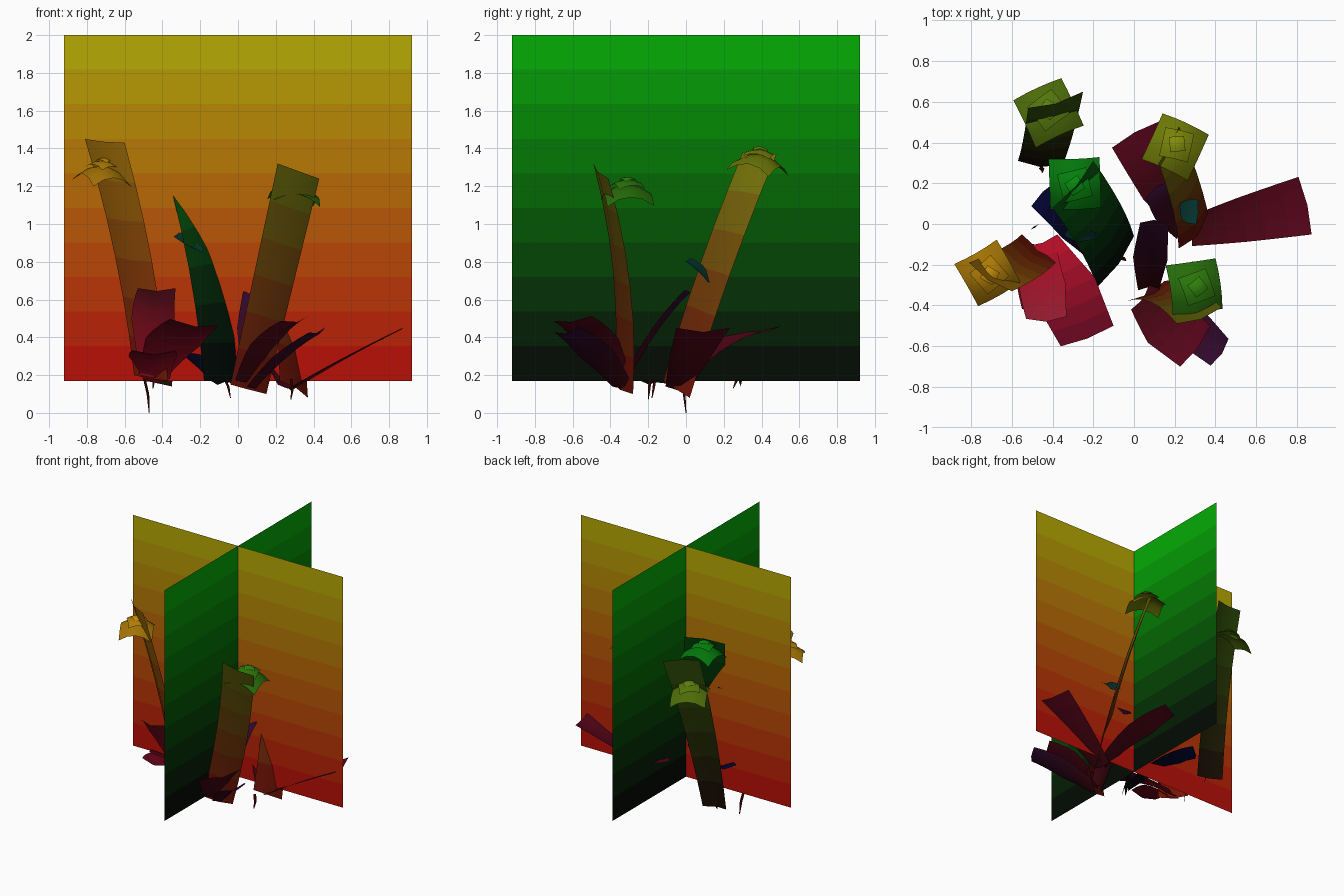
import bpy, math
from mathutils import Vector, Matrix, Euler

if "Cube" in bpy.data.objects:
    bpy.data.objects.remove(bpy.data.objects["Cube"])


def mix(a, b, t):
    return tuple(a[i] + (b[i] - a[i]) * t for i in range(3))


def build(name, verts, faces, colours, smooth=False):
    me = bpy.data.meshes.new(name)
    me.from_pydata([tuple(v) for v in verts], [], faces)
    slots = {}
    for poly, c in zip(me.polygons, colours):
        if c not in slots:
            m = bpy.data.materials.new(name + "_colour")
            m.diffuse_color = tuple(max(0, k) ** 2.2 for k in c) + (1,)
            m.use_nodes = True
            m.node_tree.nodes["Principled BSDF"].inputs["Base Color"].default_value = m.diffuse_color
            me.materials.append(m)
            slots[c] = len(slots)
        poly.material_index = slots[c]
        poly.use_smooth = smooth
    ob = bpy.data.objects.new(name, me)
    bpy.context.collection.objects.link(ob)
    return ob


def strip(name, rows, c0, c1):
    """Skin rows of equal length, coloured from c0 to c1 along the strip."""
    w, n = len(rows[0]), len(rows)
    verts = [p for r in rows for p in r]
    faces, cols = [], []
    for i in range(n - 1):
        for j in range(w - 1):
            a = i * w + j
            faces.append((a, a + 1, a + w + 1, a + w))
            cols.append(mix(c0, c1, (i + .5) / (n - 1)))
    return build(name, verts, faces, cols, True)


# crossed backdrop cards
def card(name, axis, c0, c1):
    rows = [[axis * -.92 + Vector((0, 0, z)), axis * .92 + Vector((0, 0, z))]
            for z in (.17 + 1.83 * i / 10 for i in range(11))]
    strip(name, rows, c0, c1)


card("cross_card_front", Vector((1, 0, 0)), (.72, .06, .06), (.71, .69, .05))
card("cross_card_side", Vector((0, 1, 0)), (.04, .04, .04), (.05, .70, .05))


# broad, gently folded stem cards between two base corners and two top corners
def stem(name, bl, br, tl, tr, bulge, c0, c1, fold=.02):
    bl, br, tl, tr, bulge = map(Vector, (bl, br, tl, tr, bulge))
    nrm = (br - bl).cross(tl - bl).normalized()
    rows = []
    for i in range(7):
        t = i / 6
        off = bulge * 4 * t * (1 - t)
        l, r = bl.lerp(tl, t) + off, br.lerp(tr, t) + off
        rows.append([l, (l + r) / 2 + nrm * fold, r])
    strip(name, rows, c0, c1)


stem("stem_left_front", (-.55, -.05, .20), (-.37, -.17, .17), (-.81, -.19, 1.45),
     (-.60, -.33, 1.43), (.03, 0, 0), (.45, .08, .05), (.62, .45, .06))
stem("stem_right_front", (-.04, -.38, .15), (.15, -.28, .10), (.21, -.49, 1.32),
     (.43, -.41, 1.24), (0, .05, 0), (.40, .06, .05), (.35, .38, .06))
stem("stem_right_back", (.22, -.12, .17), (.37, .02, .08), (.12, .30, 1.38),
     (.22, .48, 1.37), (.02, -.02, 0), (.40, .06, .05), (.45, .47, .07))
stem("stem_left_middle", (-.18, -.31, .17), (0, -.06, .15), (-.40, .08, 1.36),
     (-.20, .31, 1.45), (.03, -.02, 0), (.03, .05, .06), (.05, .40, .08))
stem("stem_left_back", (-.57, .31, .18), (-.35, .29, .14), (-.52, .57, 1.45),
     (-.25, .65, 1.40), (0, -.03, 0), (.12, .06, .04), (.22, .36, .07))


# flower heads: nested drooping squares
def bloom(name, pos, spin, tilt, size, c):
    mat = Matrix.Translation(pos) @ Euler(tilt).to_matrix().to_4x4() \
        @ Matrix.Rotation(math.radians(spin), 4, 'Z')
    verts, faces, cols = [], [], []
    for k, (r, lift, droop, turn) in enumerate(((1, 0, .075, 0), (.58, .025, .03, 12),
                                                (.30, .04, .015, 30))):
        base, n = len(verts), 5
        rot = Matrix.Rotation(math.radians(turn), 4, 'Z')
        for i in range(n):
            for j in range(n):
                u, v = j / 2 - 1, i / 2 - 1
                h = lift - droop * (u * u + v * v) / 1.5
                p = Vector((u * r * size, v * r * size, h))
                verts.append(mat @ rot @ p)
        for i in range(n - 1):
            for j in range(n - 1):
                a = base + i * n + j
                faces.append((a, a + 1, a + n + 1, a + n))
                cols.append(mix(c, (0, 0, 0), .08 * (2 - k)))
    build(name, verts, faces, cols, True)


bloom("flower_left_front", (-.71, -.25, 1.31), 30, (.1, .1, 0), .12, (.75, .53, .06))
bloom("flower_right_front", (.31, -.31, 1.21), 8, (0, .15, 0), .125, (.20, .50, .08))
bloom("flower_right_back", (.21, .39, 1.37), -25, (-.12, .08, 0), .125, (.50, .55, .07))
bloom("flower_left_middle", (-.29, .19, 1.36), 2, (.1, 0, 0), .125, (.06, .55, .09))
bloom("flower_left_back", (-.42, .56, 1.21), 25, (-.15, 0, 0), .13, (.36, .50, .08))


# blunt leaves arching out along three points, with a centre crease
def leaf(name, pts, widths, c0, c1, roll=0, fold=.025):
    a, b, c = map(Vector, pts)
    ctrl = b * 2 - (a + c) / 2
    out = (c - a).normalized()
    side = Vector((-out.y, out.x, 0)).normalized()
    side = Matrix.Rotation(math.radians(roll), 3, out) @ side
    up = out.cross(side).normalized()
    rows = []
    for i in range(7):
        t = i / 6
        p = a * (1 - t) ** 2 + ctrl * 2 * t * (1 - t) + c * t * t
        w = widths[0] + (widths[1] - widths[0]) * min(1, t * 2) \
            + (widths[2] - widths[1]) * max(0, t * 2 - 1)
        rows.append([p - side * w / 2, p - up * fold, p + side * w / 2])
    strip(name, rows, c0, c1)


WINE, DARK, PLUM, RED = (.36, .05, .13), (.25, .05, .08), (.20, .07, .20), (.72, .08, .16)
leaf("leaf_right_outer", [(.27, -.04, .14), (.53, .02, .29), (.84, .09, .45)],
     (.14, .22, .29), DARK, WINE)
leaf("leaf_right_back", [(.27, -.03, .15), (.15, .18, .36), (.01, .44, .46)],
     (.12, .24, .27), DARK, WINE)
leaf("leaf_right_inner", [(.26, -.04, .15), (.17, .07, .34), (.12, .17, .42)],
     (.12, .16, .14), DARK, PLUM)
leaf("leaf_front_wide", [(.03, -.36, .18), (.15, -.47, .38), (.30, -.60, .50)],
     (.15, .28, .25), DARK, WINE, 8)
leaf("leaf_front_low", [(.08, -.34, .15), (.25, -.48, .32), (.42, -.63, .44)],
     (.12, .22, .16), DARK, PLUM, 12)
leaf("leaf_front_inner", [(.07, -.33, .18), (.08, -.17, .45), (.10, 0, .65)],
     (.10, .17, .14), DARK, PLUM)
leaf("leaf_left_wide", [(-.45, -.08, .20), (-.34, -.32, .38), (-.23, -.55, .48)],
     (.16, .32, .28), RED, WINE, -8)
leaf("leaf_left_upright", [(-.45, -.12, .20), (-.45, -.30, .50), (-.43, -.46, .66)],
     (.14, .23, .20), RED, (.55, .13, .2))
leaf("leaf_left_low", [(-.43, -.10, .18), (-.45, -.26, .30), (-.44, -.42, .33)],
     (.14, .26, .22), RED, WINE)
leaf("leaf_middle_back", [(-.10, -.20, .17), (-.28, 0, .35), (-.44, .15, .43)],
     (.12, .20, .18), (.03, .03, .06), (.05, .06, .25))

# small leaflets on two stems
TEAL = (.05, .22, .20)
leaf("leaflet_right", [(.27, .01, .81), (.27, .07, .77), (.28, .13, .70)],
     (.08, .10, .08), TEAL, TEAL, 20, .01)
leaf("leaflet_left", [(-.32, -.02, .95), (-.26, -.05, .91), (-.19, -.06, .86)],
     (.09, .09, .04), TEAL, TEAL, 25, .01)

# thin root slivers
for i, (p, q) in enumerate((((-.50, -.02, .20), (-.47, 0, 0)),
                            ((-.08, -.16, .20), (-.04, -.18, .08)),
                            ((.28, -.19, .18), (.28, -.20, .07)),
                            ((-.46, .28, .20), (-.45, .25, .13)))):
    p, q = Vector(p), Vector(q)
    d = Vector((.007, .007, 0))
    m = (p + q) / 2 + Vector((.008, 0, 0))
    strip("root_%d" % (i + 1), [[p - d, p + d], [m - d, m + d], [q - d * .3, q + d * .3]],
          (.2, .04, .04), (.3, .04, .04))
